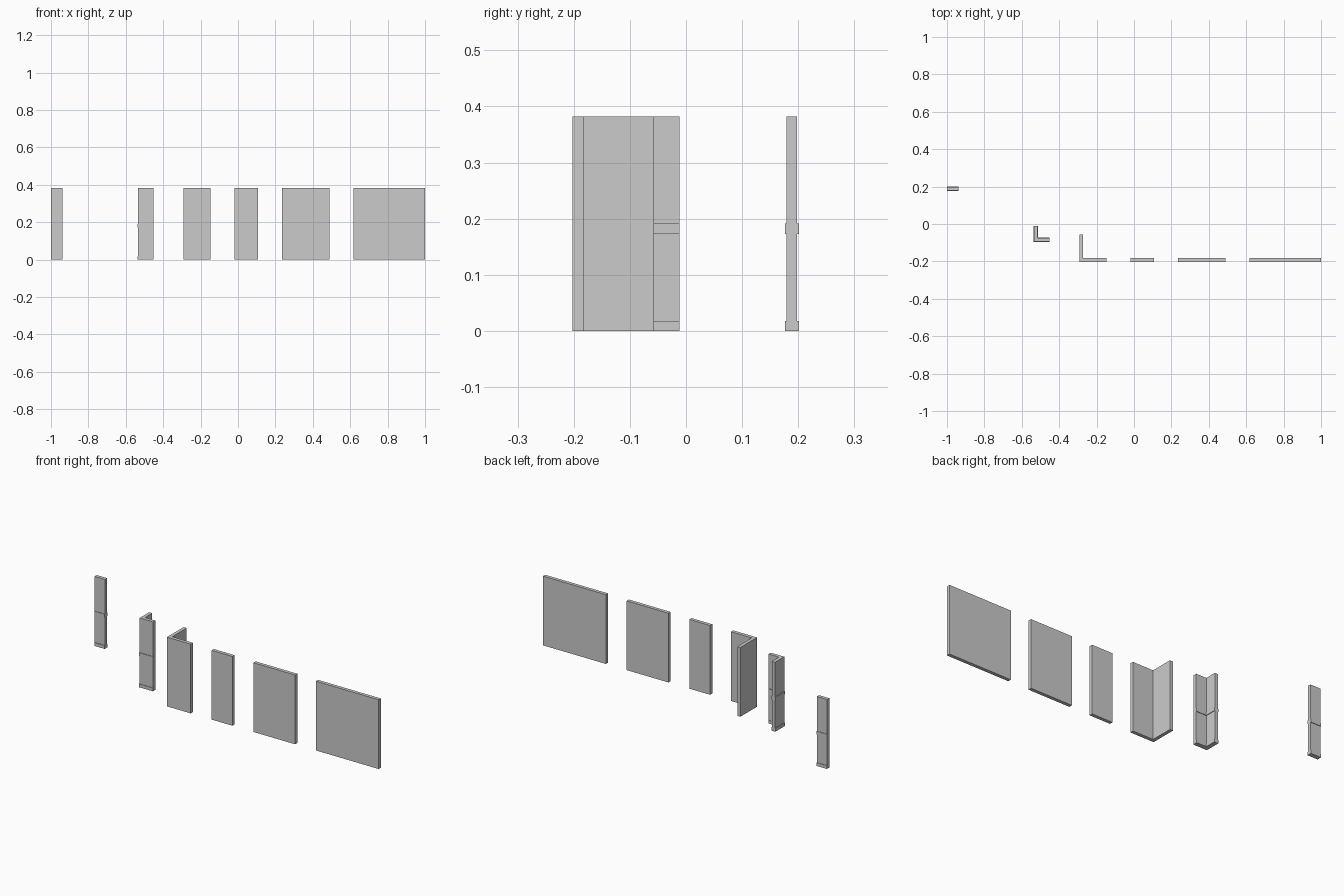
import bpy, bmesh

if "Cube" in bpy.data.objects:
    bpy.data.objects.remove(bpy.data.objects["Cube"])

H = 0.382      # wall height
T = 0.019      # wall thickness
P = 0.003      # band projection on each face

# Cross-sections as (depth, z)
PLAIN = [(0, 0), (T, 0), (T, H), (0, H)]
# one face of the banded section, then its mirror on the other face
edge = [(0, 0), (0, 0.018), (P, 0.018), (P, 0.173), (0, 0.173), (0, 0.191), (P, 0.191), (P, H)]
BANDED = edge + [(T + 2 * P - d, z) for d, z in reversed(edge)]


def sweep(name, section, stations):
    """Sweep a section along stations of (x, y, depth direction x, y)."""
    bm = bmesh.new()
    rings = [[bm.verts.new((x + nx * d, y + ny * d, z)) for d, z in section]
             for x, y, nx, ny in stations]
    n = len(section)
    for a, b in zip(rings, rings[1:]):
        for i in range(n):
            j = (i + 1) % n
            bm.faces.new((a[i], a[j], b[j], b[i]))
    bm.faces.new(rings[0])
    bm.faces.new(rings[-1])
    bmesh.ops.recalc_face_normals(bm, faces=bm.faces)
    mesh = bpy.data.meshes.new(name)
    bm.to_mesh(mesh)
    bm.free()
    bpy.context.collection.objects.link(bpy.data.objects.new(name, mesh))


def straight(name, section, x0, x1, y):
    sweep(name, section, [(x0, y, 0, 1), (x1, y, 0, 1)])


def corner(name, section, x, y, size):
    # Mitred L with its outer corner at (x, y)
    sweep(name, section, [(x, y + size, 1, 0), (x, y, 1, 1), (x + size, y, 0, 1)])


# Banded trim pieces
straight("banded_narrow_wall", BANDED, -1.0, -0.937, 0.176)
corner("banded_corner_wall", BANDED, -0.537, -0.097, 0.085)

# Plain walls
corner("plain_corner_wall", PLAIN, -0.292, -0.202, 0.145)
straight("quarter_wall", PLAIN, -0.019, 0.108, -0.202)
straight("half_wall", PLAIN, 0.235, 0.49, -0.202)
straight("full_wall", PLAIN, 0.617, 1.0, -0.202)
